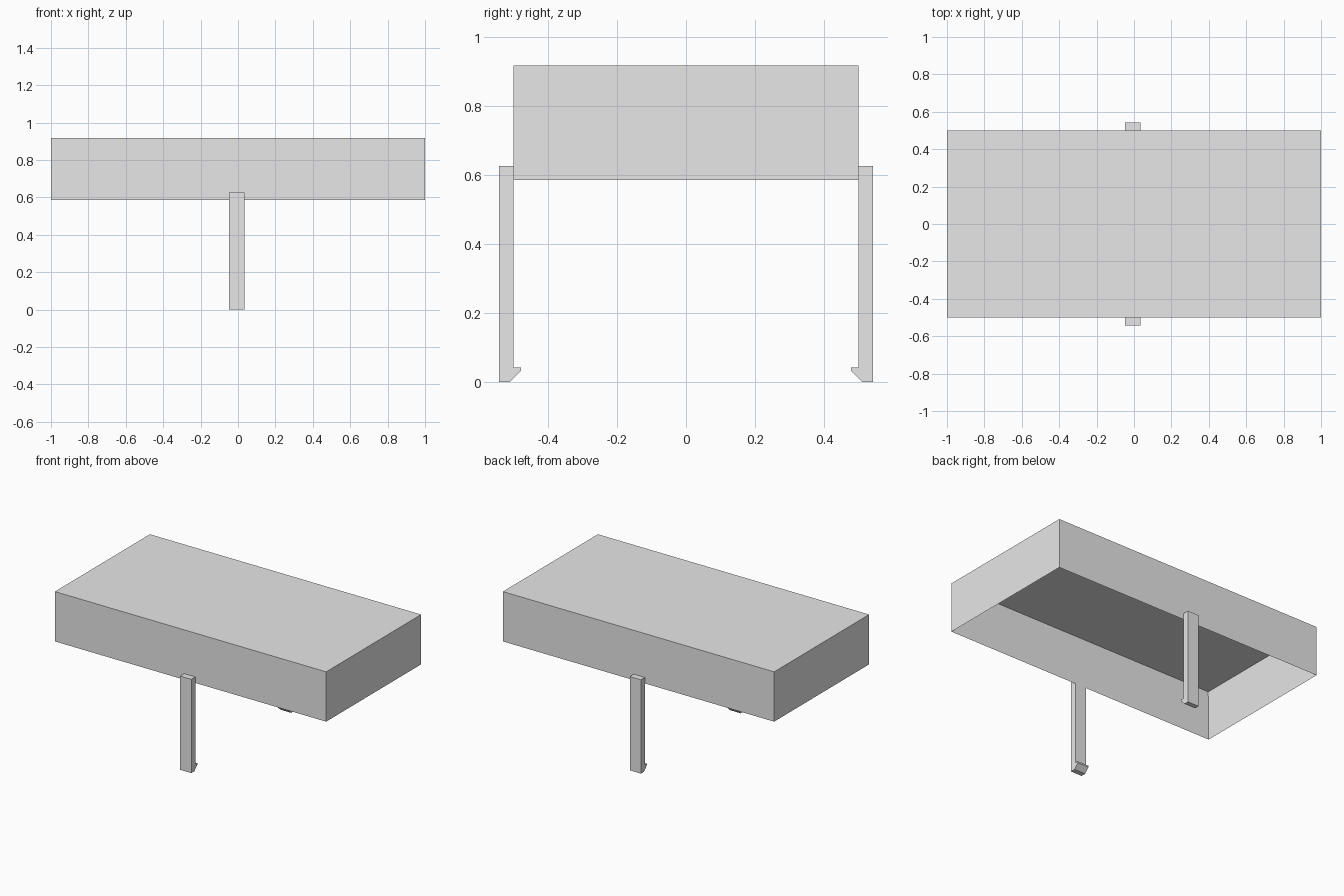
import bpy
import bmesh

cube = bpy.data.objects.get("Cube")
if cube:
    bpy.data.objects.remove(cube, do_unlink=True)

grey = bpy.data.materials.new("light_grey")
grey.use_nodes = True
colour = (0.8, 0.8, 0.8, 1)
grey.diffuse_color = colour
grey.node_tree.nodes["Principled BSDF"].inputs["Base Color"].default_value = colour


def add_object(name, bm):
    bmesh.ops.recalc_face_normals(bm, faces=bm.faces)
    mesh = bpy.data.meshes.new(name)
    bm.to_mesh(mesh)
    bm.free()
    mesh.materials.append(grey)
    obj = bpy.data.objects.new(name, mesh)
    bpy.context.collection.objects.link(obj)
    return obj


# Hollow cover, open underneath
WALL, BOTTOM, TOP = 0.021, 0.585, 0.917
bm = bmesh.new()
bmesh.ops.create_cube(bm, size=1)
for v in bm.verts:
    v.co.x *= 2
    v.co.z = TOP if v.co.z > 0 else BOTTOM
base = [f for f in bm.faces if f.normal.z < -0.5]
bmesh.ops.inset_region(bm, faces=base, thickness=WALL, use_even_offset=True)
# Push the inset underside up to form the cavity
for v in base[0].verts:
    v.co.z = TOP - WALL
add_object("cover", bm)

# Hooked clip profile as (y, z), extruded across x
CLIP = [(0.542, 0), (0.51, 0), (0.478, 0.032), (0.478, 0.042),
        (0.5, 0.042), (0.5, 0.625), (0.542, 0.625)]
LEFT, RIGHT = 0.035, -0.047


def add_clip(name, side):
    bm = bmesh.new()
    face = bm.faces.new([bm.verts.new((RIGHT, side * y, z)) for y, z in CLIP])
    result = bmesh.ops.extrude_face_region(bm, geom=[face])
    for v in result["geom"]:
        if isinstance(v, bmesh.types.BMVert):
            v.co.x = LEFT
    add_object(name, bm)


add_clip("front_clip", -1)
add_clip("back_clip", 1)
